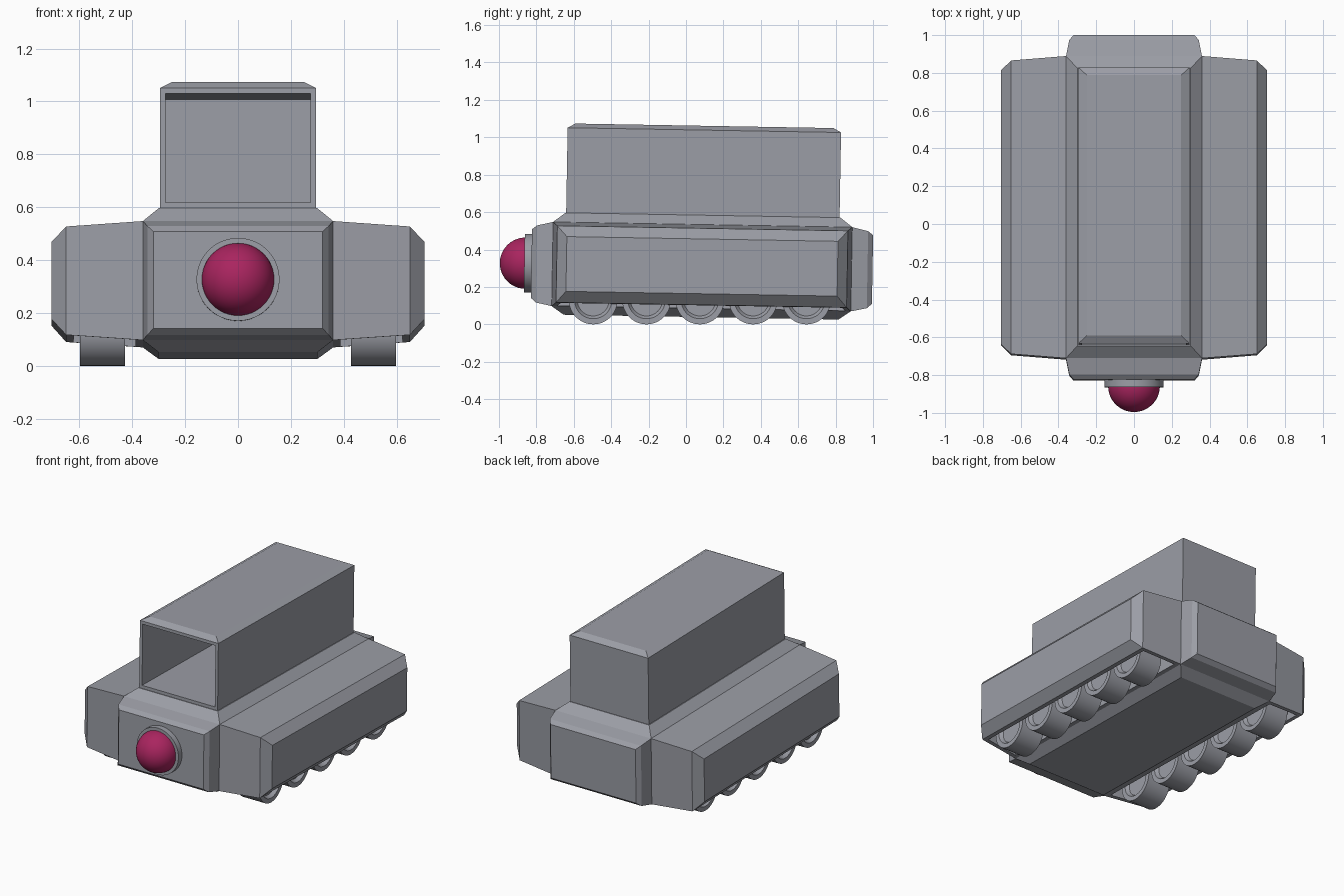
import bpy
import bmesh
import math
from mathutils import Matrix, Vector

cube = bpy.data.objects.get("Cube")
if cube:
    bpy.data.objects.remove(cube, do_unlink=True)

# The hull leans back by one degree; the wheels stay level
TILT = Matrix.Rotation(math.radians(-1), 4, 'X')
MID = 0.08  # middle of the hull along y


def material(name, colour):
    mat = bpy.data.materials.new(name)
    mat.use_nodes = True
    mat.diffuse_color = colour
    mat.node_tree.nodes["Principled BSDF"].inputs["Base Color"].default_value = colour
    return mat


GREY = material("steel grey", (0.33, 0.34, 0.38, 1))
MAGENTA = material("magenta", (0.40, 0.018, 0.115, 1))


def finish(name, bm, mat, tilt=True, smooth=False):
    if tilt:
        bm.transform(TILT)
    bmesh.ops.recalc_face_normals(bm, faces=bm.faces[:])
    mesh = bpy.data.meshes.new(name)
    bm.to_mesh(mesh)
    bm.free()
    obj = bpy.data.objects.new(name, mesh)
    bpy.context.collection.objects.link(obj)
    mesh.materials.append(mat)
    if smooth:
        bpy.ops.object.select_all(action='DESELECT')
        obj.select_set(True)
        bpy.context.view_layer.objects.active = obj
        bpy.ops.object.shade_smooth_by_angle(angle=math.radians(35))
    return obj


def loft(rings):
    """Closed solid through loops of points."""
    bm = bmesh.new()
    loops = [[bm.verts.new(p) for p in ring] for ring in rings]
    for a, b in zip(loops, loops[1:]):
        for i in range(len(a)):
            j = (i + 1) % len(a)
            bm.faces.new((a[i], a[j], b[j], b[i]))
    bm.faces.new(loops[0])
    bm.faces.new(loops[-1])
    bmesh.ops.recalc_face_normals(bm, faces=bm.faces[:])
    return bm


def level(z, hx, hy):
    return [(sx * hx, MID + sy * hy, z) for sx, sy in ((-1, -1), (1, -1), (1, 1), (-1, 1))]


def hollow(bm, direction, rim, depth):
    """Open the face that looks along a direction, leaving a rim."""
    face = max(bm.faces, key=lambda f: f.normal.dot(Vector(direction)))
    bmesh.ops.inset_region(bm, faces=[face], thickness=rim, use_even_offset=True)
    bm.normal_update()
    bmesh.ops.inset_region(bm, faces=[face], thickness=0, depth=-depth)


# Central hull
finish("hull", loft([level(0.04, 0.30, 0.735), level(0.085, 0.36, 0.80),
                     level(0.535, 0.36, 0.80), level(0.585, 0.30, 0.735)]), GREY)

# Chamfered blocks on both ends
for name, s in (("front_block", -1), ("rear_block", 1)):
    rings = []
    for d, hx, lo, hi in ((0.80, 0.36, 0.085, 0.535), (0.885, 0.343, 0.103, 0.515),
                          (0.912, 0.32, 0.127, 0.494)):
        y = MID + s * d
        rings.append([(-hx, y, lo), (hx, y, lo), (hx, y, hi), (-hx, y, hi)])
    finish(name, loft(rings), GREY)

# Side sponsons with a wheel slot underneath
for name, s in (("left_sponson", 1), ("right_sponson", -1)):
    rings = []
    for x, hy, lo, hi in ((0.36, 0.80, 0.085, 0.535), (0.65, 0.777, 0.105, 0.515),
                          (0.705, 0.725, 0.165, 0.458)):
        rings.append([(s * x, MID - hy, lo), (s * x, MID + hy, lo),
                      (s * x, MID + hy, hi), (s * x, MID - hy, hi)])
    bm = loft(rings)
    hollow(bm, (0, 0, -1), 0.028, 0.19)
    finish(name, bm, GREY)

# Long upper box, open at the front
bm = loft([level(0.585, 0.295, 0.731), level(1.04, 0.295, 0.731), level(1.063, 0.25, 0.69)])
hollow(bm, (0, -1, 0), 0.021, 1.42)
finish("launcher_box", bm, GREY)

# Round mount and glowing lens
bm = bmesh.new()
bmesh.ops.create_cone(bm, cap_ends=True, segments=48, radius1=0.157, radius2=0.157, depth=0.05,
                      matrix=Matrix.Translation((0, -0.845, 0.312)) @ Matrix.Rotation(math.pi / 2, 4, 'X'))
finish("lens_mount", bm, GREY, smooth=True)
bm = bmesh.new()
bmesh.ops.create_uvsphere(bm, u_segments=48, v_segments=24, radius=0.137,
                          matrix=Matrix.Translation((0, -0.864, 0.312)))
finish("lens", bm, MAGENTA, smooth=True)

# Five wheels each side, with dished faces
PROFILE = ((0.598, 0.13), (0.598, 0.10), (0.575, 0.085))
for side, s in (("left", 1), ("right", -1)):
    for n in range(5):
        y = 0.074 + (n - 2) * 0.285
        outline = list(reversed(PROFILE)) + [(1.026 - x, r) for x, r in PROFILE]
        rings = []
        for x, r in outline:
            rings.append([(s * x, y + r * math.cos(a), 0.13 + r * math.sin(a))
                          for a in (math.tau * k / 48 for k in range(48))])
        finish(f"{side}_wheel_{n + 1}", loft(rings), GREY, tilt=False, smooth=True)
